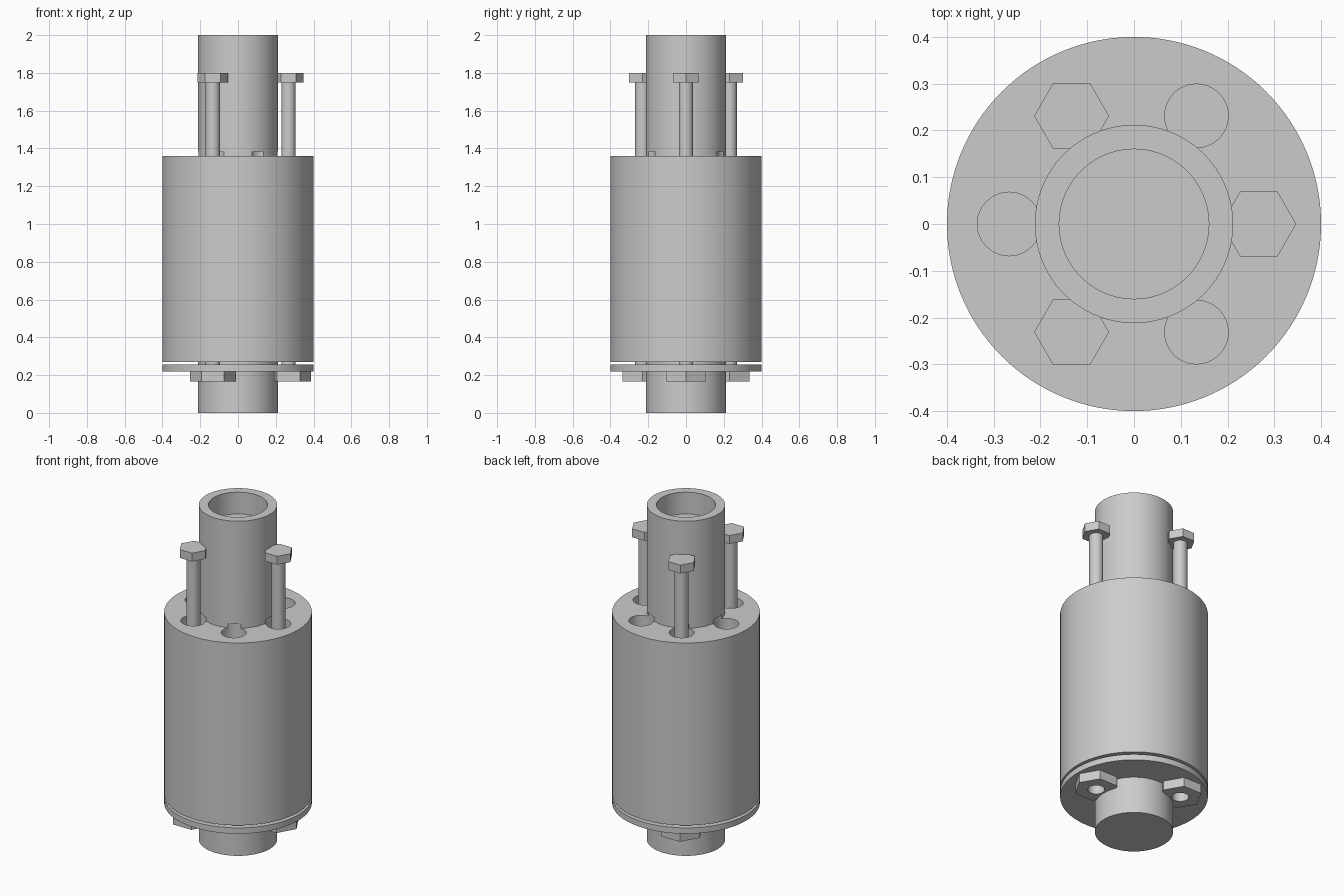
import bpy
import bmesh
import math
from mathutils import Matrix

cube = bpy.data.objects.get("Cube")
if cube:
    bpy.data.objects.remove(cube, do_unlink=True)

grey = bpy.data.materials.new("plain grey")
grey.use_nodes = True
grey.diffuse_color = (0.6, 0.6, 0.6, 1)
grey.node_tree.nodes["Principled BSDF"].inputs["Base Color"].default_value = (0.6, 0.6, 0.6, 1)

PITCH = 0.267  # radius of the bolt circle


def on_circle(step):
    """Position on the bolt circle, in steps of sixty degrees."""
    a = math.radians(60 * step)
    return PITCH * math.cos(a), PITCH * math.sin(a)


def finish(bm, name):
    bmesh.ops.recalc_face_normals(bm, faces=bm.faces)
    mesh = bpy.data.meshes.new(name)
    bm.to_mesh(mesh)
    bm.free()
    obj = bpy.data.objects.new(name, mesh)
    bpy.context.collection.objects.link(obj)
    mesh.materials.append(grey)
    return obj


def prism(name, radius, z0, z1, sides=96, at=(0, 0)):
    """Cylinder or hexagon, with a corner on +x."""
    bm = bmesh.new()
    bmesh.ops.create_circle(bm, cap_ends=True, segments=sides, radius=radius,
                            matrix=Matrix.Rotation(math.pi / 2, 4, 'Z'))
    top = bmesh.ops.extrude_face_region(bm, geom=bm.faces[:])
    verts = [v for v in top["geom"] if isinstance(v, bmesh.types.BMVert)]
    bmesh.ops.translate(bm, verts=verts, vec=(0, 0, z1 - z0))
    bmesh.ops.translate(bm, verts=bm.verts, vec=(at[0], at[1], z0))
    if sides == 6:
        # turn the hexagon so its corners lie along x
        centre = Matrix.Translation((at[0], at[1], 0))
        corner = max(bm.verts, key=lambda v: v.co.x)
        angle = math.atan2(corner.co.y - at[1], corner.co.x - at[0])
        bmesh.ops.transform(bm, verts=bm.verts,
                            matrix=centre @ Matrix.Rotation(-angle, 4, 'Z') @ centre.inverted())
    return finish(bm, name)


def cut(obj, cutter):
    cutter.hide_render = True
    cutter.hide_set(True)
    mod = obj.modifiers.new("cut", 'BOOLEAN')
    mod.operation = 'DIFFERENCE'
    mod.solver = 'EXACT'
    mod.object = cutter


def smooth(obj):
    bpy.ops.object.select_all(action='DESELECT')
    obj.select_set(True)
    bpy.context.view_layer.objects.active = obj
    # bake the cuts so that sharp edges are found on the final shape
    for mod in list(obj.modifiers):
        bpy.ops.object.modifier_apply(modifier=mod.name)
    bpy.ops.object.shade_smooth_by_angle(angle=math.radians(30))


# Central tube with a shallow bore in its top
tube = prism("central_tube", 0.212, 0, 2)
cut(tube, prism("bore_cutter", 0.16, 1.87, 2.1))

# Main body with six holes that also graze the tube
body = prism("main_body", 0.4, 0.27, 1.36, 128)
cut(body, prism("body_bore_cutter", 0.206, 0.2, 1.5))
for i in range(6):
    body_hole = prism(f"body_hole_cutter_{i}", 0.068, 0.2, 1.385, 48, on_circle(i))
    cut(body, body_hole)
    tube_notch = prism(f"tube_notch_cutter_{i}", 0.068, 0.29, 1.385, 48, on_circle(i))
    cut(tube, tube_notch)

# Bottom clamping plate
plate = prism("bottom_plate", 0.4, 0.22, 0.255, 128)

for obj in (tube, body, plate):
    smooth(obj)

# Three long bolts with hexagonal heads and bored nuts
for i in (0, 2, 4):
    pos = on_circle(i)
    smooth(prism(f"bolt_shaft_{i}", 0.038, 0.23, 1.77, 48, pos))
    prism(f"bolt_head_{i}", 0.08, 1.75, 1.8, 6, pos)
    nut = prism(f"bolt_nut_{i}", 0.12, 0.165, 0.22, 6, pos)
    cut(nut, prism(f"nut_hole_cutter_{i}", 0.046, 0.1, 0.3, 48, pos))
    smooth(nut)
